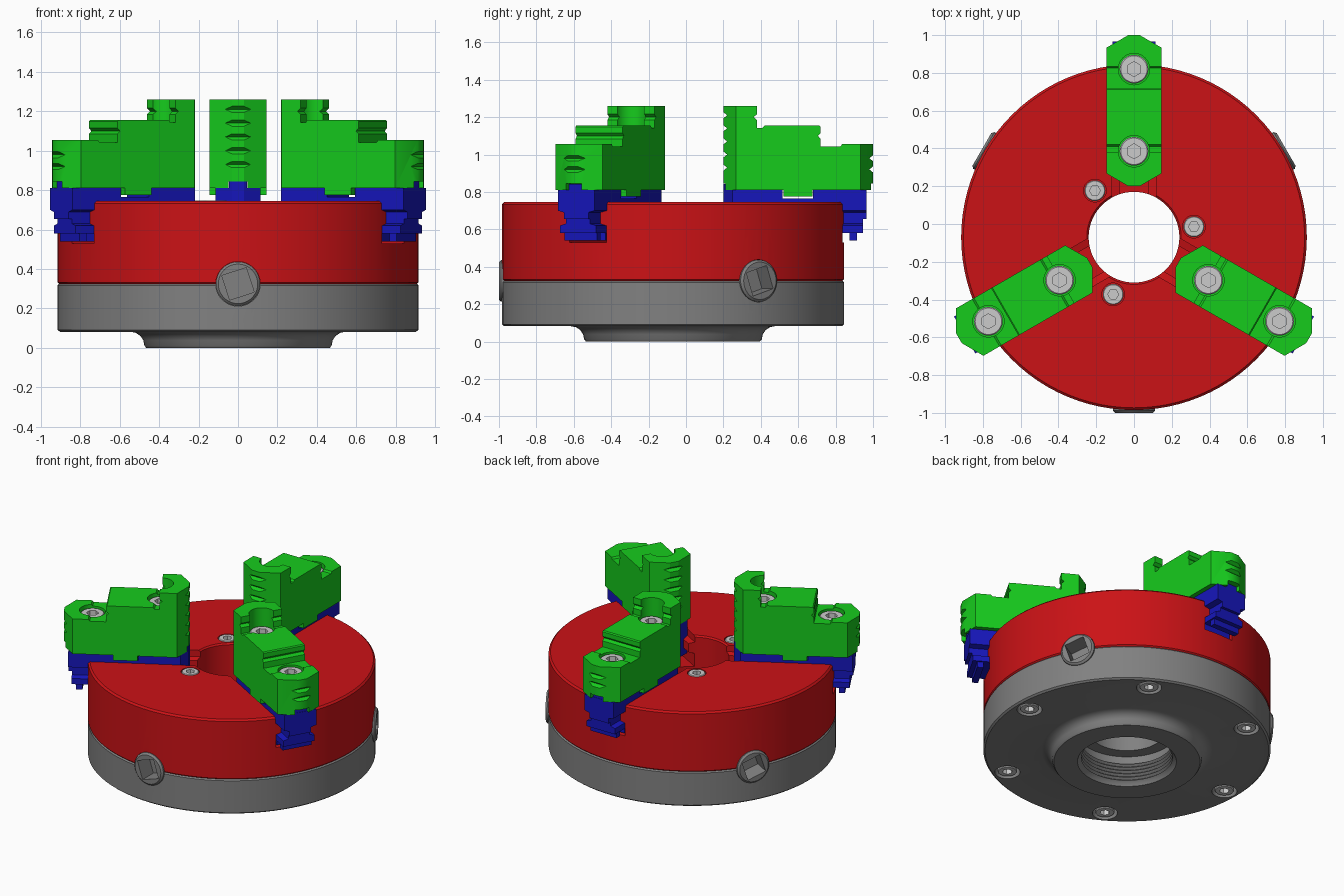
import bpy, bmesh
from math import pi, sin, cos, radians
from mathutils import Matrix

if "Cube" in bpy.data.objects:
    bpy.data.objects.remove(bpy.data.objects["Cube"])

CY = -0.07          # chuck axis sits slightly in front of the origin
JAWS = (90, -30, 210)
KEYS = (-90, 30, 150)


def material(name, rgb):
    m = bpy.data.materials.new(name)
    m.diffuse_color = (*rgb, 1)
    m.use_nodes = True
    m.node_tree.nodes["Principled BSDF"].inputs["Base Color"].default_value = m.diffuse_color
    return m


RED = material("red", (0.6, 0.006, 0.008))
GREEN = material("green", (0.008, 0.6, 0.012))
BLUE = material("blue", (0.008, 0.008, 0.5))
GREY = material("grey", (0.22, 0.22, 0.22))


def from_bmesh(name, bm, mat=None):
    bmesh.ops.remove_doubles(bm, verts=bm.verts, dist=1e-5)
    bmesh.ops.recalc_face_normals(bm, faces=bm.faces)
    me = bpy.data.meshes.new(name)
    bm.to_mesh(me)
    bm.free()
    if mat:
        me.materials.append(mat)
    ob = bpy.data.objects.new(name, me)
    bpy.context.collection.objects.link(ob)
    return ob


def lathe(name, profile, mat=None, n=96):
    """Revolve a closed (radius, z) profile about z."""
    bm = bmesh.new()
    rings = [[bm.verts.new((r * cos(2 * pi * i / n), r * sin(2 * pi * i / n), z))
              for r, z in profile] for i in range(n)]
    k = len(profile)
    for i in range(n):
        a, b = rings[i], rings[(i + 1) % n]
        for j in range(k):
            j2 = (j + 1) % k
            if profile[j][0] or profile[j2][0]:
                bm.faces.new((a[j], b[j], b[j2], a[j2]))
    return from_bmesh(name, bm, mat)


def cylinder(r, lo, hi, n=48):
    return lathe("cutter", [(0, lo), (r, lo), (r, hi), (0, hi)], n=n)


def prism(name, pts, axis, lo, hi, mat=None):
    """Extrude a polygon along an axis; pts are the two other coordinates."""
    bm = bmesh.new()
    put = {"x": lambda p, t: (t, *p), "y": lambda p, t: (p[0], t, p[1]),
           "z": lambda p, t: (*p, t)}[axis]
    a = [bm.verts.new(put(p, lo)) for p in pts]
    b = [bm.verts.new(put(p, hi)) for p in pts]
    bm.faces.new(a)
    bm.faces.new(b)
    for i in range(len(pts)):
        j = (i + 1) % len(pts)
        bm.faces.new((a[i], a[j], b[j], b[i]))
    return from_bmesh(name, bm, mat)


def rect(x0, x1, y0, y1):
    return [(x0, y0), (x1, y0), (x1, y1), (x0, y1)]


def ngon(n, r, start=0):
    return [(r * cos(start + 2 * pi * i / n), r * sin(start + 2 * pi * i / n)) for i in range(n)]


def boolean(ob, cutter, op="DIFFERENCE", matrix=None):
    if matrix:
        cutter.data.transform(matrix)
    cutter.hide_render = True
    mod = ob.modifiers.new("cut", "BOOLEAN")
    mod.operation, mod.object, mod.solver = op, cutter, "EXACT"
    bpy.context.view_layer.objects.active = ob
    bpy.ops.object.modifier_apply(modifier=mod.name)
    bpy.data.objects.remove(cutter)


def spin(deg):
    return Matrix.Rotation(radians(deg), 4, "Z")


def at(r, deg, z=0):
    return (r * cos(radians(deg)), CY + r * sin(radians(deg)), z)


def copy(src, name, loc, rot=(0, 0, 0), scale=1):
    ob = bpy.data.objects.new(name, src.data)
    ob.location, ob.rotation_euler, ob.scale = loc, rot, (scale,) * 3
    bpy.context.collection.objects.link(ob)


# back plate with boss, threaded recess and bore
fillet = [(0.545 - 0.07 * cos(t), 0.012 + 0.07 * sin(t)) for t in (0, pi / 8, pi / 4, 3 * pi / 8, pi / 2)]
thread = [(0.305 if i % 2 else 0.29, 0.15 - 0.012 * i) for i in range(12)]
plate = lathe("back_plate", [(0.465, 0)] + fillet + [
    (0.903, 0.082), (0.915, 0.092), (0.915, 0.317), (0.907, 0.325), (0.24, 0.325), (0.24, 0.22),
    (0.32, 0.22), (0.32, 0.16)] + thread + [(0.315, 0)], GREY)

# front body
body = lathe("front_body", [(0.907, 0.325), (0.915, 0.333), (0.915, 0.733), (0.903, 0.745),
                            (0.25, 0.745), (0.24, 0.735), (0.24, 0.325)], RED)

# guide section shared by the master jaws and their slots
half = [(0.11, 0.58), (0.11, 0.62), (0.075, 0.63), (0.075, 0.69), (0.113, 0.70)]


def guide(bottom, top, grow):
    side = [(w + grow, z) for w, z in half]
    side[0] = (side[0][0], bottom)
    side.append((0.113 + grow, top))
    return side + [(-w, z) for w, z in reversed(side)]


for a in JAWS:
    boolean(body, prism("cutter", guide(0.53, 0.9, 0.003), "x", 0.1, 1.1), matrix=spin(a))
for a in KEYS:
    m = spin(a) @ Matrix.Rotation(pi / 2, 4, "Y")
    for part in (plate, body):
        boolean(part, cylinder(0.113, 0.78, 1.0), matrix=Matrix.Translation((0, 0, 0.325)) @ m)
for a in (10, 130, 250):
    boolean(body, cylinder(0.06, 0.68, 0.8),
            matrix=Matrix.Translation((0.322 * cos(radians(a)), 0.322 * sin(radians(a)), 0)))
for a in range(0, 360, 60):
    boolean(plate, cylinder(0.08, 0.02, 0.15),
            matrix=Matrix.Translation((0.81 * cos(radians(a)), 0.81 * sin(radians(a)), 0)))
plate.location.y = body.location.y = CY


# stepped top jaw, modelled along +x
def notches(r, depth, heights):
    return [p for z in heights
            for d in [0.016 if depth[1] else -0.016]
            for p in ((r, z - d), (r + depth[0], z), (r, z + d))]


side = [(0.27, 0.81), (0.59, 0.81), (0.59, 0.775), (0.745, 0.775), (0.745, 0.81), (1.07, 0.81)]
side += notches(1.07, (-0.02, 1), (0.92, 0.98))
side += [(1.07, 1.055), (0.905, 1.055), (0.895, 1.043), (0.79, 1.043), (0.79, 1.07)]
side += notches(0.79, (-0.015, 1), (1.1,))
side += [(0.79, 1.148), (0.783, 1.155), (0.49, 1.155), (0.48, 1.143), (0.45, 1.143)]
side += notches(0.45, (-0.018, 1), (1.2,))
side += [(0.45, 1.26), (0.27, 1.26)]
side += notches(0.27, (0.02, 0), (1.21, 1.14, 1.07, 1.0, 0.93))
plan = [(0.27, -0.03), (0.337, -0.145), (1.004, -0.145), (1.07, -0.03),
        (1.07, 0.03), (1.004, 0.145), (0.337, 0.145), (0.27, 0.03)]
jaw = prism("top_jaw", side, "y", -0.2, 0.2, GREEN)
boolean(jaw, prism("cutter", plan, "z", 0.5, 1.5), "INTERSECT")
boolean(jaw, prism("cutter", rect(-0.048, 0.048, 0.7, 0.845), "x", 0.2, 1.2))
for r, floor in ((0.455, 1.04), (0.89, 0.94)):
    boolean(jaw, cylinder(0.083, floor, 1.4), matrix=Matrix.Translation((r, 0, 0)))

# master jaw with tongue, cross notch and scroll teeth
master = prism("master_jaw", guide(0.58, 0.81, 0), "x", 0.2, 1.035, BLUE)
boolean(master, prism("cutter", rect(-0.046, 0.046, 0.79, 0.843), "x", 0.2, 1.033), "UNION")
boolean(master, prism("cutter", rect(0.585, 0.75, 0.765, 0.95), "y", -0.2, 0.2))
boolean(master, prism("cutter", rect(1.015, 1.1, 0.5, 0.655), "y", -0.2, 0.2))
boolean(master, prism("cutter", [(0.27, -0.03), (0.337, -0.145), (1.1, -0.145), (1.1, 0.145),
                                 (0.337, 0.145), (0.27, 0.03)], "z", 0.4, 1), "INTERSECT")
for i in range(7):
    r = 0.945 - 0.09 * i
    boolean(master, prism("cutter", rect(r, r + 0.04, 0.54, 0.59), "y", -0.1, 0.1), "UNION")

# socket screw with unit head radius, top at z = 0
screw = lathe("socket_screw", [(0, -1.25), (1, -1.25), (1, -0.08), (0.92, 0), (0, 0)], n=40)
boolean(screw, prism("cutter", ngon(6, 0.52), "z", -0.6, 0.2))

# pinion with square key socket, modelled along z
pinion = lathe("key_pinion", [(0, 0.79), (0.112, 0.79), (0.112, 0.918), (0.1, 0.93), (0, 0.93)], GREY, 48)
boolean(pinion, prism("cutter", ngon(4, 0.092, radians(63)), "z", 0.81, 1))

# shading, set once on the shared meshes
for ob in (plate, body, jaw, master, screw, pinion):
    bpy.ops.object.select_all(action="DESELECT")
    ob.select_set(True)
    bpy.context.view_layer.objects.active = ob
    bpy.ops.object.shade_smooth_by_angle(angle=radians(30))

# place the repeated parts
for i, a in enumerate(JAWS, 1):
    copy(jaw, f"top_jaw_{i}", at(0, 0), (0, 0, radians(a)))
    copy(master, f"master_jaw_{i}", at(0, 0), (0, 0, radians(a)))
    copy(screw, f"inner_jaw_screw_{i}", at(0.455, a, 1.135), (0, 0, radians(a)), 0.076)
    copy(screw, f"outer_jaw_screw_{i}", at(0.89, a, 1.035), (0, 0, radians(a)), 0.076)
for i, a in enumerate(KEYS, 1):
    copy(pinion, f"key_pinion_{i}", at(0, 0, 0.325), (0, pi / 2, radians(a)))
for i, a in enumerate((10, 130, 250), 1):
    copy(screw, f"face_screw_{i}", at(0.322, a, 0.747), (0, 0, 0), 0.055)
for i in range(6):
    copy(screw, f"plate_screw_{i + 1}", at(0.81, 60 * i, 0.086), (pi, 0, 0), 0.062)
for ob in (jaw, master, screw, pinion):
    bpy.data.objects.remove(ob)
